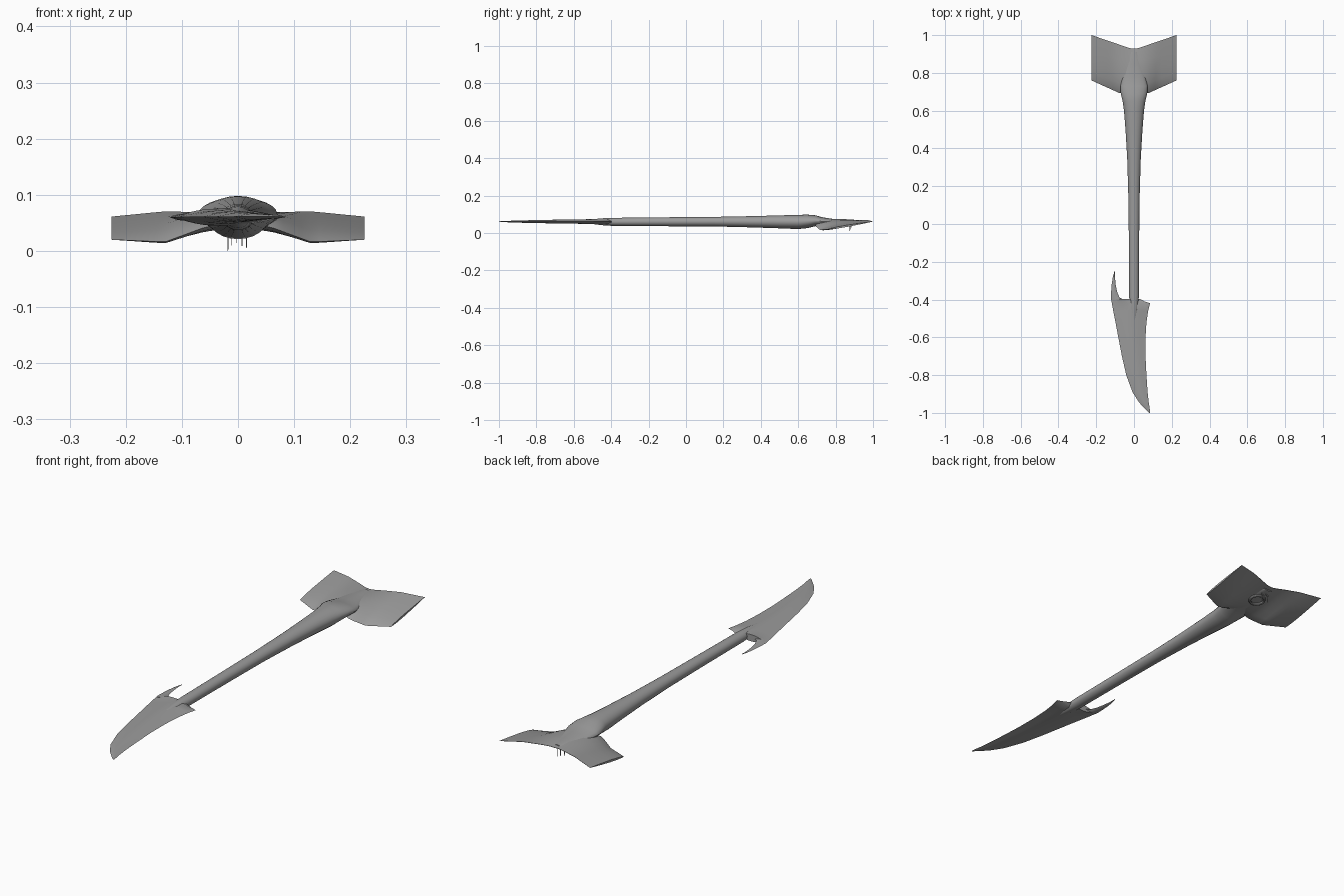
import bpy, bmesh, math

if "Cube" in bpy.data.objects:
    bpy.data.objects.remove(bpy.data.objects["Cube"])

grey = bpy.data.materials.new("mid grey")
grey.diffuse_color = (0.33, 0.33, 0.33, 1)
grey.use_nodes = True
grey.node_tree.nodes["Principled BSDF"].inputs["Base Color"].default_value = grey.diffuse_color


def lerp(table, t):
    """Piecewise linear lookup in a list of (t, value) pairs."""
    for (a, u), (b, v) in zip(table, table[1:]):
        if t <= b:
            return u + (v - u) * max(0, (t - a) / (b - a))
    return table[-1][1]


def loft(name, rings, angle=40):
    """Skin a list of equal-length closed rings and cap both ends."""
    bm = bmesh.new()
    rows = [[bm.verts.new(p) for p in r] for r in rings]
    n = len(rows[0])
    for a, b in zip(rows, rows[1:]):
        for i in range(n):
            bm.faces.new((a[i], a[(i + 1) % n], b[(i + 1) % n], b[i]))
    bm.faces.new(rows[0][::-1])
    bm.faces.new(rows[-1])
    bmesh.ops.recalc_face_normals(bm, faces=bm.faces)
    me = bpy.data.meshes.new(name)
    bm.to_mesh(me)
    bm.free()
    return finish(bpy.data.objects.new(name, me), angle, True)


def finish(ob, angle=40, link=False):
    if link:
        bpy.context.collection.objects.link(ob)
    ob.data.materials.append(grey)
    bpy.ops.object.select_all(action='DESELECT')
    bpy.context.view_layer.objects.active = ob
    ob.select_set(True)
    bpy.ops.object.shade_smooth_by_angle(angle=math.radians(angle))
    return ob


# Handle: ellipses along y as (y, half width, bottom, top)
handle = [(-0.52, 0.012, 0.050, 0.072), (-0.44, 0.022, 0.041, 0.079),
          (-0.38, 0.026, 0.037, 0.081), (-0.1, 0.027, 0.036, 0.084),
          (0.15, 0.030, 0.035, 0.086), (0.35, 0.036, 0.030, 0.090),
          (0.5, 0.045, 0.025, 0.094), (0.6, 0.053, 0.021, 0.097),
          (0.65, 0.060, 0.026, 0.098), (0.69, 0.070, 0.036, 0.095),
          (0.73, 0.072, 0.040, 0.084), (0.78, 0.060, 0.042, 0.076),
          (0.85, 0.045, 0.046, 0.074), (0.91, 0.020, 0.055, 0.070)]
N = 24
loft("handle", [[(w * math.cos(k * math.tau / N), y,
                  (lo + hi) / 2 + (hi - lo) / 2 * math.sin(k * math.tau / N))
                 for k in range(N)] for y, w, lo, hi in handle])


# Blade and hook: lens sections as (y, left x, right x, half thickness)
def lens(y, xl, xr, h, steps=10):
    z = 0.061 - 0.004 * max(0, y + 0.6)
    ts = [i / steps for i in range(steps + 1)]
    shape = lambda t: h * math.sin(math.pi * t) ** 1.2 if 0 < t < 1 else 0
    top = [(xl + (xr - xl) * t, y, z + shape(t)) for t in ts]
    low = [(xl + (xr - xl) * t, y, z - shape(t)) for t in ts[-2:0:-1]]
    return top + low


blade = [(-1.0, 0.080, 0.086, 0.001), (-0.975, 0.055, 0.083, 0.003),
         (-0.945, 0.027, 0.078, 0.004), (-0.89, -0.008, 0.072, 0.006),
         (-0.8, -0.041, 0.066, 0.008), (-0.7, -0.064, 0.061, 0.010),
         (-0.6, -0.083, 0.061, 0.011), (-0.52, -0.098, 0.066, 0.013),
         (-0.46, -0.110, 0.075, 0.014), (-0.42, -0.117, 0.085, 0.015),
         (-0.41, -0.119, 0.056, 0.015), (-0.398, -0.121, 0.035, 0.015)]
loft("blade", [lens(*s) for s in blade])

hook = [(-0.41, -0.119, -0.035, 0.008), (-0.39, -0.122, -0.076, 0.006),
        (-0.36, -0.121, -0.089, 0.005), (-0.32, -0.118, -0.097, 0.004),
        (-0.28, -0.112, -0.101, 0.003), (-0.25, -0.103, -0.101, 0.001)]
loft("blade_hook", [lens(*s, steps=6) for s in hook])

# Tail fin: sections across x, all shaped by distance from the centre
front_y = [(0, 0.70), (0.07, 0.69), (0.225, 0.76)]
back_y = [(0, 0.93), (0.02, 0.93), (0.225, 1.0)]
front_z = [(0, 0.055), (0.06, 0.042), (0.13, 0.016), (0.225, 0.020)]
back_z = [(0, 0.064), (0.06, 0.068), (0.13, 0.070), (0.225, 0.061)]
thick = [(0, 0.016), (0.08, 0.014), (0.15, 0.010), (0.225, 0.005)]


def fin_section(x):
    d = abs(x)
    y0, y1 = lerp(front_y, d), lerp(back_y, d)
    z0, z1, h = lerp(front_z, d), lerp(back_z, d), lerp(thick, d)
    foil = [(0, 0), (0.06, 0.5), (0.2, 0.9), (0.4, 1), (0.7, 0.65), (1, 0.05)]
    pts = [(t, f) for t, f in foil] + [(t, -f) for t, f in foil[:0:-1]]
    return [(x, y0 + (y1 - y0) * t, z0 + (z1 - z0) * t + h * f) for t, f in pts]


loft("tail_fin", [fin_section(0.225 * i / 14) for i in range(-14, 15)])

# Round socket under the fin
bpy.ops.mesh.primitive_torus_add(major_radius=0.032, minor_radius=0.006,
                                 major_segments=24, minor_segments=8,
                                 location=(0, 0.835, 0.041),
                                 rotation=(math.radians(8), 0, 0))
bpy.context.object.name = "socket_ring"
finish(bpy.context.object)

# Fine bristles hanging from the socket
for i, (x, y, z) in enumerate([(-0.018, 0.885, 0), (-0.012, 0.875, 0.010),
                               (-0.003, 0.89, 0.014), (0.007, 0.88, 0.009),
                               (0.015, 0.885, 0.005)]):
    bpy.ops.mesh.primitive_cone_add(vertices=5, radius1=0.0006, radius2=0.0016,
                                    depth=0.05 - z, location=(x, y, (0.05 + z) / 2))
    bpy.context.object.name = f"bristle_{i + 1}"
    finish(bpy.context.object)
